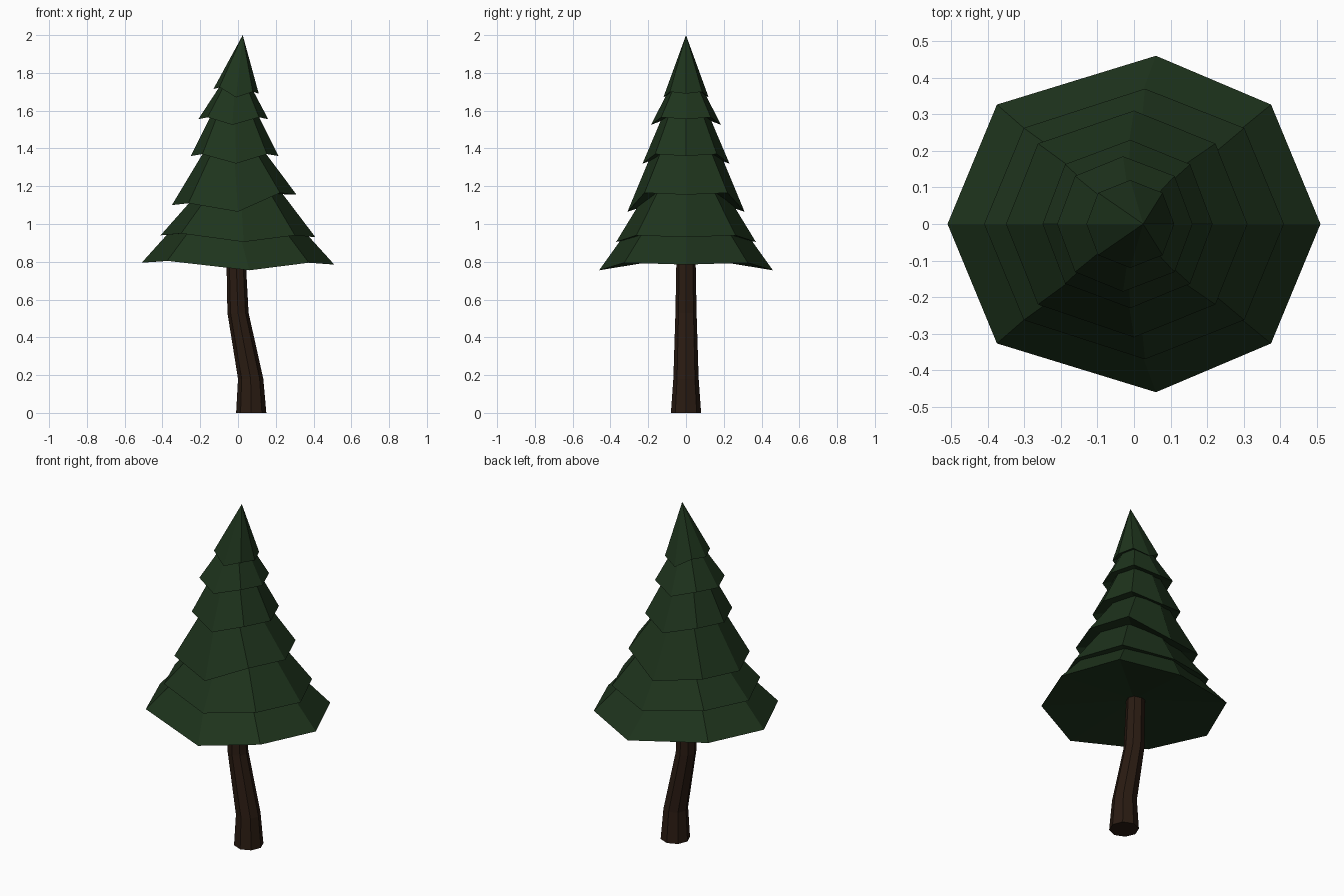
import bpy
from math import cos, sin, pi

if "Cube" in bpy.data.objects:
    bpy.data.objects.remove(bpy.data.objects["Cube"])


def material(name, rgb):
    m = bpy.data.materials.new(name)
    m.diffuse_color = (*rgb, 1)
    m.use_nodes = True
    m.node_tree.nodes["Principled BSDF"].inputs["Base Color"].default_value = m.diffuse_color
    return m


def mesh_object(name, verts, faces, mat):
    me = bpy.data.meshes.new(name)
    me.from_pydata(verts, [], faces)
    me.materials.append(mat)
    ob = bpy.data.objects.new(name, me)
    bpy.context.collection.objects.link(ob)
    return ob


def sides(a, b, n=8):
    return [(a + i, a + (i + 1) % n, b + (i + 1) % n, b + i) for i in range(n)]


GREEN = material("needles", (0.013, 0.034, 0.012))
BROWN = material("bark", (0.023, 0.011, 0.006))

# Bent trunk: octagonal rings (z, centre x, radius)
verts, faces = [], []
rings = [(0, 0.07, 0.08), (0.18, 0.067, 0.067), (0.53, 0.0, 0.056), (0.86, -0.012, 0.05)]
for k, (z, cx, r) in enumerate(rings):
    verts += [(cx + r * cos(i * pi / 4), r * sin(i * pi / 4), z) for i in range(8)]
    if k:
        faces += sides(8 * k - 8, 8 * k)
faces += [tuple(range(7, -1, -1)), tuple(range(24, 32))]
mesh_object("trunk", verts, faces, BROWN)


def branch_layer(name, left, right, front, top):
    """left/right: (x, z) tips, front: (x, half depth, z), top: (x left, x right, half depth, z)"""
    (lx, lz), (rx, rz), (fx, fy, fz) = left, right, front
    cx, hx = (lx + rx) / 2, (rx - lx) / 2
    dx, dy = hx * 0.735, fy * 0.71
    v = [(rx, 0, rz), (cx + dx, dy, rz + 0.01), (fx, fy, fz), (cx - dx, dy, lz + 0.01),
         (lx, 0, lz), (cx - dx, -dy, lz + 0.01), (fx, -fy, fz), (cx + dx, -dy, rz + 0.01)]
    tl, tr, ty, tz = top
    tx, th = (tl + tr) / 2, (tr - tl) / 2
    v.append((cx, 0, (lz + rz) / 2 + 0.04))
    f = [((i + 1) % 8, i, 8) for i in range(8)]      # underside
    if th > 0:
        v += [(tx + th * cos(i * pi / 4), ty * sin(i * pi / 4), tz) for i in range(8)]
        f += sides(0, 9) + [tuple(range(9, 17))]
    else:
        v.append((tx, 0, tz))
        f += [(i, (i + 1) % 8, 9) for i in range(8)]
    mesh_object(name, v, f, GREEN)


# Six overlapping branch skirts, bottom to tip
layers = [
    ((-0.51, 0.795), (0.51, 0.785), (0.06, 0.46, 0.755), (-0.325, 0.315, 0.285, 1.0)),
    ((-0.41, 0.94), (0.41, 0.93), (0.03, 0.37, 0.905), (-0.18, 0.205, 0.19, 1.2)),
    ((-0.35, 1.10), (0.31, 1.155), (0.0, 0.31, 1.065), (-0.14, 0.09, 0.15, 1.45)),
    ((-0.25, 1.36), (0.215, 1.36), (-0.01, 0.23, 1.32), (-0.105, 0.07, 0.09, 1.65)),
    ((-0.21, 1.555), (0.16, 1.555), (-0.03, 0.185, 1.525), (-0.05, 0.03, 0.045, 1.8)),
    ((-0.13, 1.715), (0.11, 1.69), (-0.01, 0.12, 1.67), (0.025, 0.025, 0, 2.0)),
]
for i, layer in enumerate(layers):
    branch_layer(f"branch_layer_{i + 1}", *layer)
